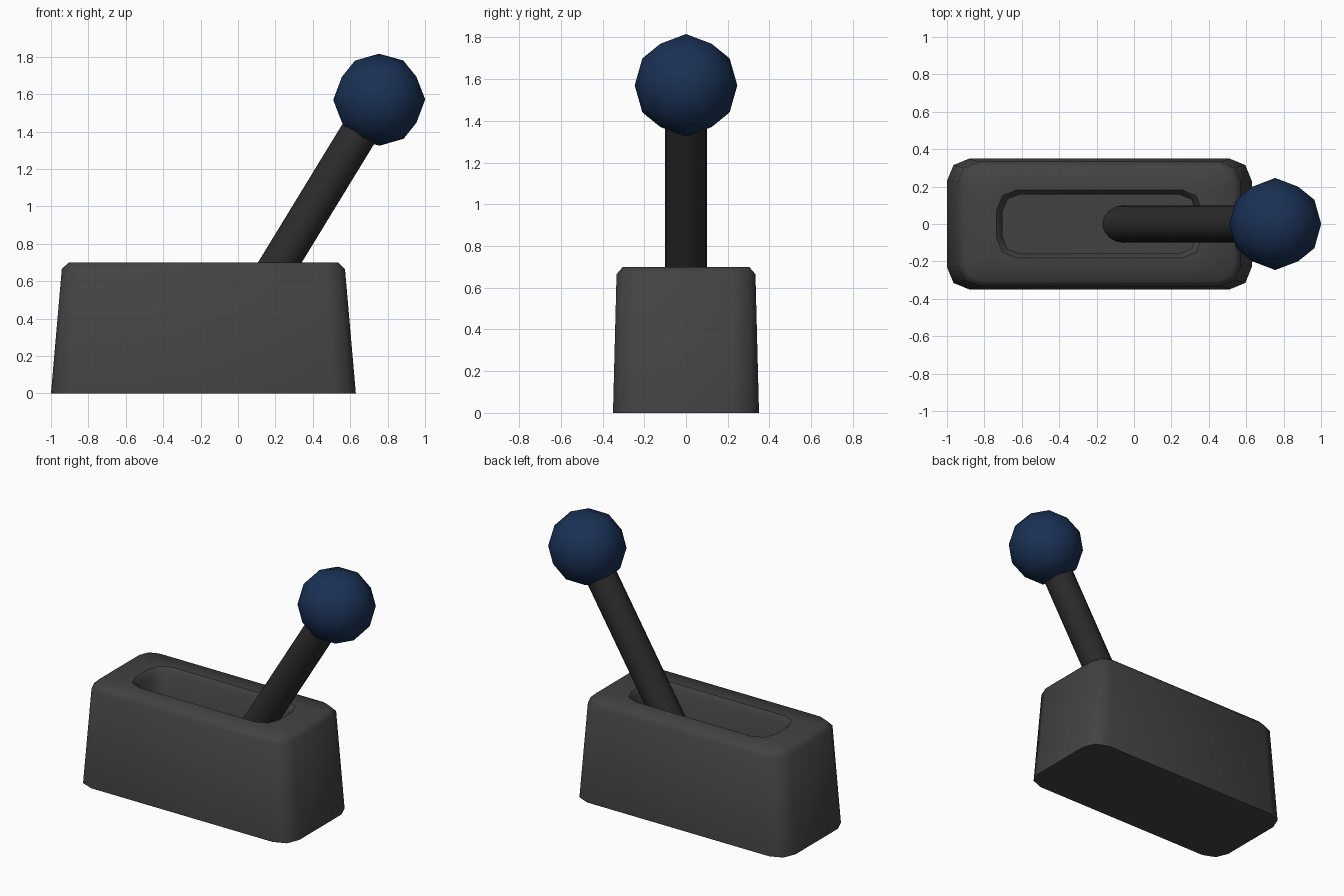
import bpy, bmesh, math
from mathutils import Vector, Matrix

if "Cube" in bpy.data.objects:
    bpy.data.objects.remove(bpy.data.objects["Cube"])

CX = -0.185                       # middle of the housing in x
PIVOT_Z = 0.25                    # slot floor height
KNOB = Vector((0.755, 0, 1.57))
TILT = math.radians(31.4)


def material(name, rgb):
    m = bpy.data.materials.new(name)
    m.diffuse_color = (*rgb, 1)
    m.use_nodes = True
    m.node_tree.nodes["Principled BSDF"].inputs["Base Color"].default_value = m.diffuse_color
    return m


def make(name, bm, mat):
    bmesh.ops.recalc_face_normals(bm, faces=bm.faces)
    me = bpy.data.meshes.new(name)
    bm.to_mesh(me)
    bm.free()
    ob = bpy.data.objects.new(name, me)
    bpy.context.collection.objects.link(ob)
    me.materials.append(mat)
    return ob


def smooth(ob, angle):
    bpy.ops.object.select_all(action='DESELECT')
    ob.select_set(True)
    bpy.context.view_layer.objects.active = ob
    bpy.ops.object.shade_smooth_by_angle(angle=math.radians(angle))


def rounded_ring(bm, hx, hy, c, z):
    """Rectangle with two-segment corners of size c."""
    m = 0.29 * c
    corner = [(hx, hy - c), (hx - m, hy - m), (hx - c, hy)]
    pts = []
    for sx, sy in ((1, 1), (-1, 1), (-1, -1), (1, -1)):
        part = [(sx * x, sy * y) for x, y in corner]
        pts += part if sx * sy > 0 else part[::-1]
    return [bm.verts.new((CX + x, y, z)) for x, y in pts]


# housing: tapered box, bevelled rim, slot with bevelled lip
bm = bmesh.new()
profile = [
    (0.815, 0.35, 0.12, 0.0),
    (0.757, 0.333, 0.11, 0.665),
    (0.72, 0.303, 0.09, 0.70),
    (0.55, 0.183, 0.11, 0.70),
    (0.517, 0.158, 0.09, 0.665),
    (0.517, 0.158, 0.09, PIVOT_Z),
]
rings = [rounded_ring(bm, *p) for p in profile]
for a, b in zip(rings, rings[1:]):
    n = len(a)
    for i in range(n):
        j = (i + 1) % n
        bm.faces.new((a[i], a[j], b[j], b[i]))
bm.faces.new(rings[0])
bm.faces.new(rings[-1])
housing = make("housing", bm, material("dark_grey", (0.055, 0.055, 0.055)))
smooth(housing, 46)

# lever: tilted rod from the slot floor into the knob
axis = Vector((math.sin(TILT), 0, math.cos(TILT)))
length = (KNOB.z - PIVOT_Z + 0.06) / axis.z
bm = bmesh.new()
bmesh.ops.create_cone(
    bm, cap_ends=True, segments=16, radius1=0.1, radius2=0.1, depth=length,
    matrix=Matrix.Translation(KNOB - axis * length / 2) @ Matrix.Rotation(TILT, 4, 'Y'))
lever = make("lever", bm, material("black", (0.025, 0.025, 0.025)))
smooth(lever, 40)

# knob: low-poly ball
bm = bmesh.new()
bmesh.ops.create_icosphere(
    bm, subdivisions=2, radius=0.246,
    matrix=Matrix.Translation(KNOB) @ Matrix.Rotation(TILT, 4, 'Y') @ Matrix.Rotation(math.pi, 4, 'Z'))
knob = make("knob", bm, material("navy", (0.01, 0.03, 0.09)))
smooth(knob, 60)
